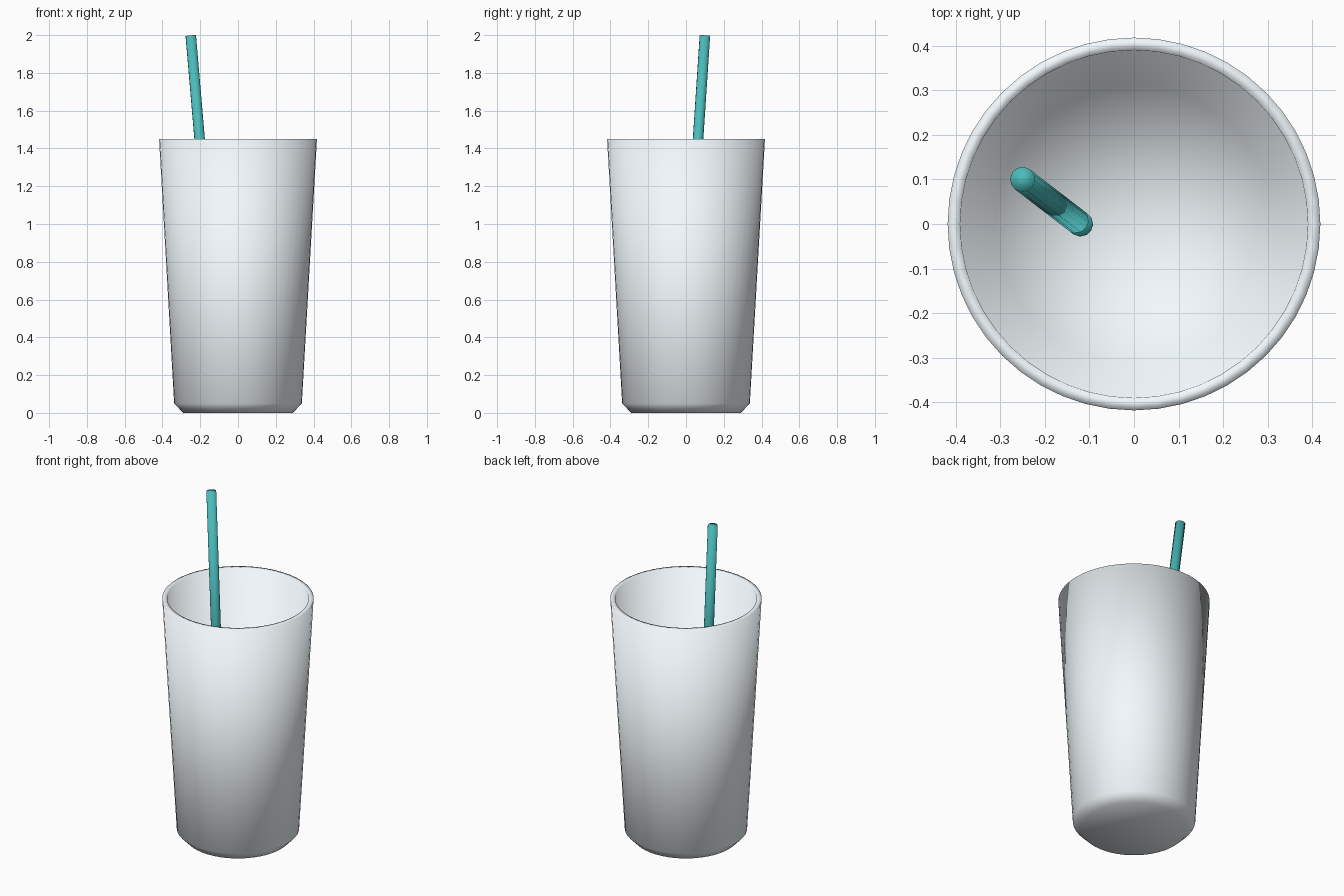
import bpy, bmesh
from math import cos, sin, pi
from mathutils import Vector

if "Cube" in bpy.data.objects:
    bpy.data.objects.remove(bpy.data.objects["Cube"])

def finish(name, bm, color):
    """Turn a bmesh into a smooth-shaded, coloured object."""
    bmesh.ops.recalc_face_normals(bm, faces=bm.faces)
    me = bpy.data.meshes.new(name)
    bm.to_mesh(me)
    bm.free()
    me.shade_smooth()
    mat = bpy.data.materials.new(name + "_colour")
    mat.diffuse_color = color
    mat.use_nodes = True
    mat.node_tree.nodes["Principled BSDF"].inputs["Base Color"].default_value = mat.diffuse_color
    me.materials.append(mat)
    ob = bpy.data.objects.new(name, me)
    bpy.context.collection.objects.link(ob)
    return ob

def lathe(name, profile, sides, color):
    """Revolve (radius, z) points about z and close both ends with fans."""
    bm = bmesh.new()
    rings = [[bm.verts.new((r * cos(2 * pi * i / sides), r * sin(2 * pi * i / sides), z))
              for i in range(sides)] for r, z in profile]
    for a, b in zip(rings, rings[1:]):
        for i in range(sides):
            j = (i + 1) % sides
            bm.faces.new((a[i], a[j], b[j], b[i]))
    for ring, z in ((rings[0], profile[0][1]), (rings[-1], profile[-1][1])):
        pole = bm.verts.new((0, 0, z))
        for i in range(sides):
            bm.faces.new((ring[i], ring[(i + 1) % sides], pole))
    return finish(name, bm, color)

def rod(bm, start, end, radius, sides=12):
    start, end = Vector(start), Vector(end)
    axis = end - start
    mat = axis.to_track_quat('Z', 'Y').to_matrix().to_4x4()
    mat.translation = (start + end) / 2
    bmesh.ops.create_cone(bm, cap_ends=True, segments=sides, radius1=radius,
                          radius2=radius, depth=axis.length, matrix=mat)

# Hollow tapered cup: chamfered foot, thin wall, inner floor
lathe("cup", [(0.29, 0), (0.338, 0.05), (0.418, 1.45),
              (0.39, 1.45), (0.31, 0.05)], 48, (0.89, 0.95, 0.98, 1))

# Straw: upright lower piece and leaning upper piece
bm = bmesh.new()
rod(bm, (-0.12, 0, 0.03), (-0.12, 0, 0.6), 0.028)
rod(bm, (-0.12, 0, 0.48), (-0.25, 0.10, 1.997), 0.028)
finish("straw", bm, (0.07, 0.5, 0.5, 1))
